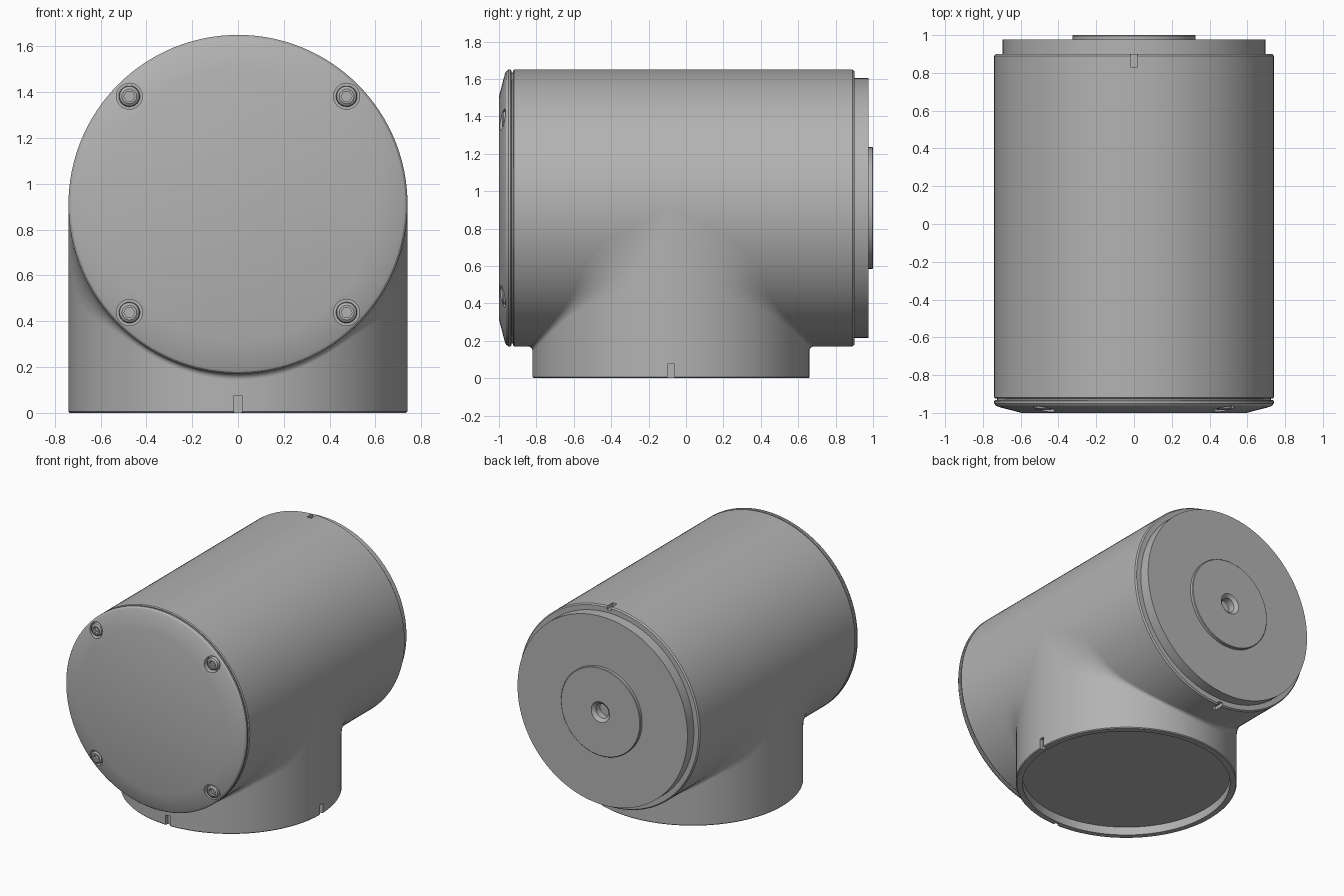
import bpy, bmesh
from math import sin, cos, pi, radians
from mathutils import Vector

if "Cube" in bpy.data.objects:
    bpy.data.objects.remove(bpy.data.objects["Cube"], do_unlink=True)

R = 0.74            # shared radius of barrel and base
AXIS_Z = 0.91       # height of the barrel axis
BASE_Y = -0.08      # base centre in depth

grey = bpy.data.materials.new("machined_grey")
grey.use_nodes = True
grey.diffuse_color = (0.45, 0.45, 0.45, 1)
grey.node_tree.nodes["Principled BSDF"].inputs["Base Color"].default_value = (0.45, 0.45, 0.45, 1)


def finish(name, bm):
    mesh = bpy.data.meshes.new(name)
    bm.to_mesh(mesh)
    bm.free()
    ob = bpy.data.objects.new(name, mesh)
    bpy.context.collection.objects.link(ob)
    mesh.materials.append(grey)
    return ob


def lathe(name, profile, axis, centre, segs=128):
    """Revolve (radius, distance along axis) points about y or z."""
    bm = bmesh.new()
    along = Vector((0, 1, 0)) if axis == "y" else Vector((0, 0, 1))
    vs = [bm.verts.new(Vector((r, 0, 0)) + along * t) for r, t in profile]
    edges = [bm.edges.new(p) for p in zip(vs, vs[1:])]
    bmesh.ops.spin(bm, geom=vs + edges, cent=(0, 0, 0), axis=along,
                   angle=2 * pi, steps=segs, use_merge=False)
    bmesh.ops.remove_doubles(bm, verts=bm.verts, dist=1e-5)
    bmesh.ops.recalc_face_normals(bm, faces=bm.faces)
    bmesh.ops.translate(bm, verts=bm.verts, vec=centre)
    return finish(name, bm)


def box(name, centre, size):
    bm = bmesh.new()
    bmesh.ops.create_cube(bm, size=1)
    bmesh.ops.scale(bm, verts=bm.verts, vec=size)
    bmesh.ops.translate(bm, verts=bm.verts, vec=centre)
    return finish(name, bm)


def activate(ob):
    bpy.ops.object.select_all(action="DESELECT")
    ob.select_set(True)
    bpy.context.view_layer.objects.active = ob


def cut(ob, cutter):
    mod = ob.modifiers.new("cut", "BOOLEAN")
    mod.operation = "DIFFERENCE"
    mod.solver = "EXACT"
    mod.object = cutter
    activate(ob)
    bpy.ops.object.modifier_apply(modifier=mod.name)
    bpy.data.objects.remove(cutter, do_unlink=True)


def smooth(ob):
    activate(ob)
    bpy.ops.object.shade_smooth_by_angle(angle=radians(25))


axis_point = (0, 0, AXIS_Z)
parts = []

# Barrel with chamfered ends and index notches at top and bottom of the rear rim
barrel = lathe("barrel", [(0, -0.925), (R - 0.006, -0.925), (R, -0.919), (R, 0.89),
                          (R - 0.008, 0.9), (0, 0.9)], "y", axis_point)
for side in (1, -1):
    cut(barrel, box("notch", (0, 0.88, AXIS_Z + side * R), (0.036, 0.1, 0.05)))
parts.append(barrel)

# Recessed shadow gap between barrel and cover
parts.append(lathe("cover_gasket", [(0, -0.94), (0.725, -0.94), (0.725, -0.92), (0, -0.92)],
                   "y", axis_point))

# Front cover with a conical rim and four counterbores
cover = lathe("front_cover", [(0, -1), (0.595, -1), (0.715, -0.969), (0.731, -0.962),
                              (R, -0.95), (R, -0.938), (R - 0.005, -0.933), (0, -0.933)],
              "y", axis_point)
spots = [(x, 0, AXIS_Z + z) for x in (-0.474, 0.474) for z in (-0.472, 0.472)]
for spot in spots:
    cut(cover, lathe("bore", [(0, -1.05), (0.057, -1.05), (0.057, -0.945), (0, -0.945)],
                     "y", spot, 32))
parts.append(cover)

# Socket-head cover screws
for i, spot in enumerate(spots):
    screw = lathe(f"cover_screw_{i + 1}", [(0, -0.985), (0.032, -0.985), (0.043, -0.977),
                                           (0.046, -0.965), (0.046, -0.94), (0, -0.94)],
                  "y", spot, 32)
    cut(screw, lathe("hex", [(0, -1.05), (0.024, -1.05), (0.024, -0.96), (0, -0.96)],
                     "y", spot, 6))
    parts.append(screw)

# Rear plate and the raised hub with its countersunk centre hole
parts.append(lathe("rear_plate", [(0, 0.89), (0.695, 0.89), (0.695, 0.976), (0.2, 0.976)],
                   "y", axis_point))
parts.append(lathe("rear_hub", [(0.325, 0.95), (0.325, 0.996), (0.321, 1), (0.075, 1),
                                (0.052, 0.98), (0.052, 0.93), (0, 0.93)], "y", axis_point))

# Hollow base with index notches at the front and left
base = lathe("base", [(0, 0.06), (0.695, 0.06), (0.695, 0), (R - 0.006, 0), (R, 0.006),
                      (R, AXIS_Z), (0, AXIS_Z)], "z", (0, BASE_Y, 0))
cut(base, box("notch", (0, BASE_Y - R, 0.02), (0.036, 0.05, 0.11)))
cut(base, box("notch", (R, BASE_Y, 0.02), (0.05, 0.036, 0.11)))
parts.append(base)

# Blend between base and barrel: a rolling arc that widens towards the sides
for name, side in (("front_blend", -1), ("rear_blend", 1)):
    bm = bmesh.new()
    rows = []
    for i in range(97):
        a = -pi / 2 + pi * i / 96
        r = 0.025 + 0.8 * abs(sin(a)) ** 9.5
        ball = Vector((sin(a), side * cos(a), -cos(a))) * (R + r)
        n_base = Vector((sin(a), side * cos(a), 0))
        n_barrel = Vector((sin(a), 0, -cos(a)))
        span = max(n_base.angle(n_barrel), 1e-6)
        row = []
        for j in range(9):
            t = j / 8
            n = (n_base * sin((1 - t) * span) + n_barrel * sin(t * span)) / sin(span)
            # the ball sits R + r from both axes
            row.append(bm.verts.new(ball - n.normalized() * r + Vector((0, BASE_Y, AXIS_Z))))
        rows.append(row)
    for p, q in zip(rows, rows[1:]):
        for j in range(8):
            bm.faces.new((p[j], p[j + 1], q[j + 1], q[j]))
    bmesh.ops.remove_doubles(bm, verts=bm.verts, dist=1e-5)
    bm.normal_update()
    # Face the sheet outwards and down
    if sum((f.normal.z for f in bm.faces)) > 0:
        bmesh.ops.reverse_faces(bm, faces=bm.faces)
    parts.append(finish(name, bm))

for part in parts:
    smooth(part)
